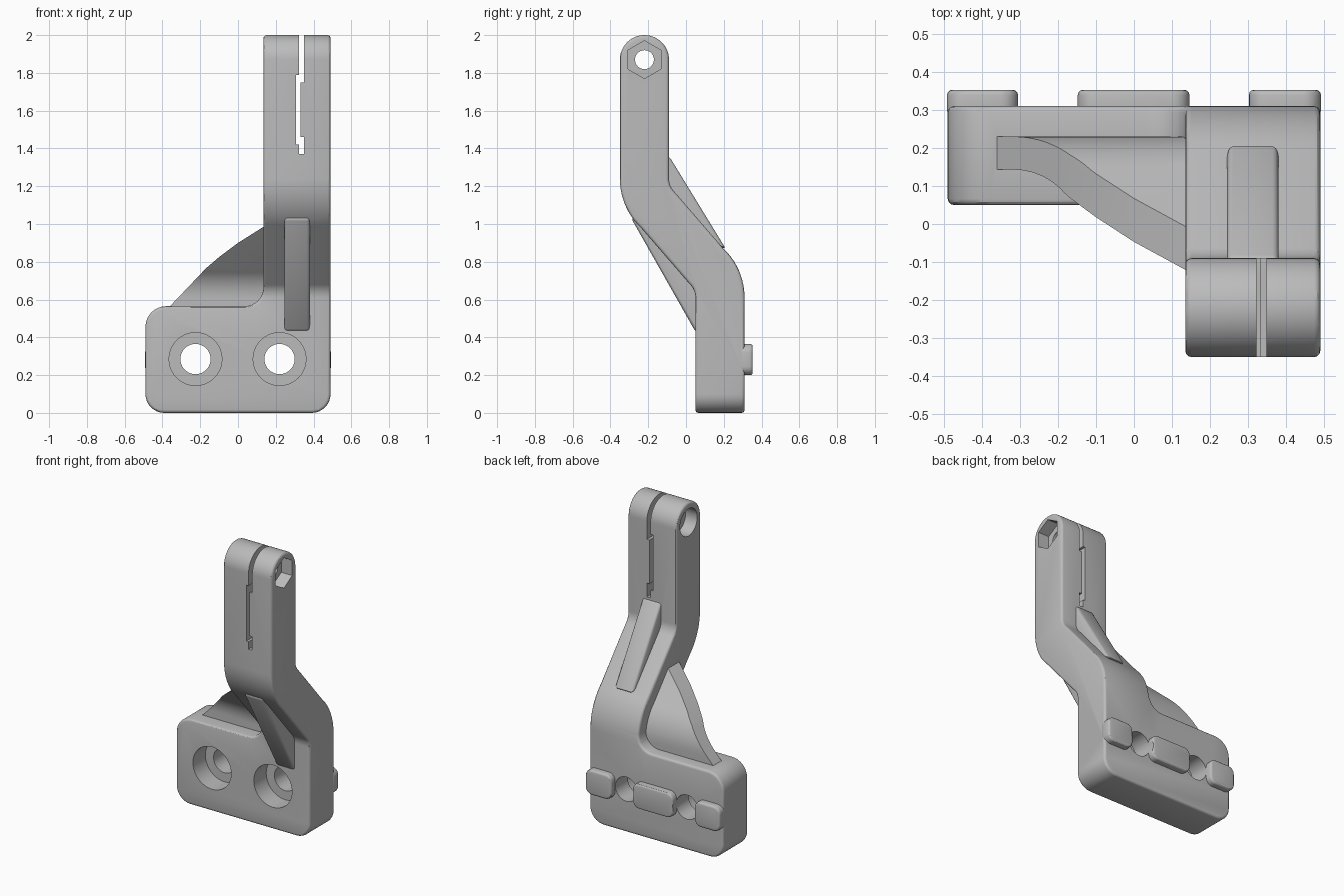
import bpy, bmesh
from math import sin, cos, pi, radians
from mathutils import Vector

if "Cube" in bpy.data.objects:
    bpy.data.objects.remove(bpy.data.objects["Cube"], do_unlink=True)

grey = bpy.data.materials.new("plain_grey")
grey.use_nodes = True
grey.diffuse_color = (0.5, 0.5, 0.5, 1)
grey.node_tree.nodes["Principled BSDF"].inputs["Base Color"].default_value = (0.5, 0.5, 0.5, 1)


def prism(name, pts, axis, a, b):
    """Extrude a 2D outline along x (outline in y, z) or y (outline in x, z)."""
    bm = bmesh.new()
    place = (lambda p, d: (d, p[0], p[1])) if axis == "x" else (lambda p, d: (p[0], d, p[1]))
    near = [bm.verts.new(place(p, a)) for p in pts]
    far = [bm.verts.new(place(p, b)) for p in pts]
    bm.faces.new(near)
    bm.faces.new(far)
    for i in range(len(pts)):
        j = (i + 1) % len(pts)
        bm.faces.new((near[i], near[j], far[j], far[i]))
    bmesh.ops.recalc_face_normals(bm, faces=bm.faces)
    mesh = bpy.data.meshes.new(name)
    bm.to_mesh(mesh)
    bm.free()
    ob = bpy.data.objects.new(name, mesh)
    bpy.context.collection.objects.link(ob)
    mesh.materials.append(grey)
    return ob


def apply(ob, mod):
    bpy.context.view_layer.objects.active = ob
    bpy.ops.object.modifier_apply(modifier=mod.name)


def combine(ob, other, operation):
    mod = ob.modifiers.new("combine", "BOOLEAN")
    mod.solver, mod.operation, mod.object = "EXACT", operation, other
    apply(ob, mod)
    bpy.data.objects.remove(other, do_unlink=True)


def soften(ob, width):
    mod = ob.modifiers.new("soften", "BEVEL")
    mod.width, mod.segments, mod.limit_method = width, 3, "ANGLE"
    mod.angle_limit = radians(35)
    mod.use_clamp_overlap = False
    apply(ob, mod)


def rounded(corners, steps=8):
    """Outline with each (x, z, radius) right-angle corner rounded."""
    out = []
    for i, (x, z, r) in enumerate(corners):
        c = Vector((x, z))
        if r == 0:
            out.append(c)
            continue
        u = (Vector(corners[i - 1][:2]) - c).normalized()
        v = (Vector(corners[(i + 1) % len(corners)][:2]) - c).normalized()
        for k in range(steps + 1):
            t = k / steps * pi / 2
            out.append(c + r * (u * (1 - sin(t)) + v * (1 - cos(t))))
    return out


def circle(u, v, r, n=40, turn=0.0):
    return [(u + r * cos(turn + 2 * pi * i / n), v + r * sin(turn + 2 * pi * i / n)) for i in range(n)]


def box(u0, u1, v0, v1):
    return [(u0, v0), (u1, v0), (u1, v1), (u0, v1)]


# S-shaped centreline in y, z with its normals
BEND, RAD, STEPS = radians(47), 0.23, 10
angles = [BEND * i / STEPS for i in range(STEPS + 1)]
PIN = (-0.22, 1.87)
line = [(Vector((0.18, -0.1)), Vector((1, 0)))]
for a in angles:
    n = Vector((cos(a), sin(a)))
    line.append((Vector((-0.05, 0.61)) + RAD * n, n))
for a in reversed(angles):
    n = Vector((cos(a), sin(a)))
    line.append((Vector((0.01, 1.24)) - RAD * n, n))
line.append((Vector(PIN), Vector((1, 0))))


def band(low, high, cap=()):
    return [p + n * high for p, n in line] + list(cap) + [p + n * low for p, n in reversed(line)]


# Body: L-shaped front outline met with the bent side profile
cap = [(PIN[0] + 0.13 * cos(pi * i / 24), PIN[1] + 0.13 * sin(pi * i / 24)) for i in range(1, 24)]
body = prism("bracket_body", band(-0.13, 0.13, cap), "x", -0.6, 0.6)
outline = rounded([(-0.49, 0, 0.1), (0.49, 0, 0.1), (0.49, 2.1, 0), (0.135, 2.1, 0),
                   (0.135, 0.565, 0.1), (-0.49, 0.565, 0.11)])
combine(body, prism("outline", outline, "y", -0.6, 0.6), "INTERSECT")
soften(body, 0.016)

# Curved side web between arm and base
web = prism("web", band(-0.037, 0.05), "x", -0.6, 0.2)
web_side = [(-0.36, 0.5), (-0.36, 0.565), (-0.26, 0.67), (-0.17, 0.765), (-0.1, 0.825),
            (0, 0.9), (0.135, 0.985), (0.18, 1.01), (0.18, 0.5)]
combine(web, prism("web_side", web_side, "y", -0.6, 0.6), "INTERSECT")
combine(body, web, "UNION")

# Ribs in the two inner bends
ribs = {"front_rib": [(0.05, 0.43), (-0.29, 1.03), (-0.2, 1.1), (0.15, 0.65), (0.15, 0.45)],
        "back_rib": [(0.21, 0.87), (-0.09, 1.36), (-0.2, 1.3), (-0.2, 1.12), (0.05, 0.9)]}
for name, pts in ribs.items():
    rib = prism(name, pts, "x", 0.245, 0.38)
    soften(rib, 0.016)
    combine(body, rib, "UNION")

# Locating pads on the back
for x0, x1 in ((-0.492, -0.305), (-0.148, 0.146), (0.302, 0.492)):
    pad = prism("pad", rounded([(x0, 0.2, 0.045), (x1, 0.2, 0.045), (x1, 0.365, 0.045),
                                (x0, 0.365, 0.045)], 5), "y", 0.285, 0.353)
    soften(pad, 0.014)
    combine(body, pad, "UNION")

# Counterbored mounting holes
for x in (-0.225, 0.22):
    combine(body, prism("bore", circle(x, 0.285, 0.08), "y", -0.5, 0.5), "DIFFERENCE")
    combine(body, prism("counterbore", circle(x, 0.285, 0.14), "y", -0.1, 0.18), "DIFFERENCE")

# Pin hole, round head recess and hexagonal nut recess
combine(body, prism("pin_hole", circle(*PIN, 0.05), "x", 0, 0.6), "DIFFERENCE")
combine(body, prism("head_recess", circle(*PIN, 0.09), "x", 0, 0.22), "DIFFERENCE")
combine(body, prism("nut_recess", circle(*PIN, 0.1, 6, pi / 2), "x", 0.41, 0.6), "DIFFERENCE")

# Stepped clamp slot
for slot in ((0.322, 0.349, 1.75, 2.2), (0.306, 0.331, 1.42, 1.79), (0.322, 0.349, 1.37, 1.46)):
    combine(body, prism("slot", box(*slot), "y", -0.6, 0.2), "DIFFERENCE")

bpy.ops.object.select_all(action="DESELECT")
body.select_set(True)
bpy.context.view_layer.objects.active = body
bpy.ops.object.shade_smooth_by_angle(angle=radians(30))
